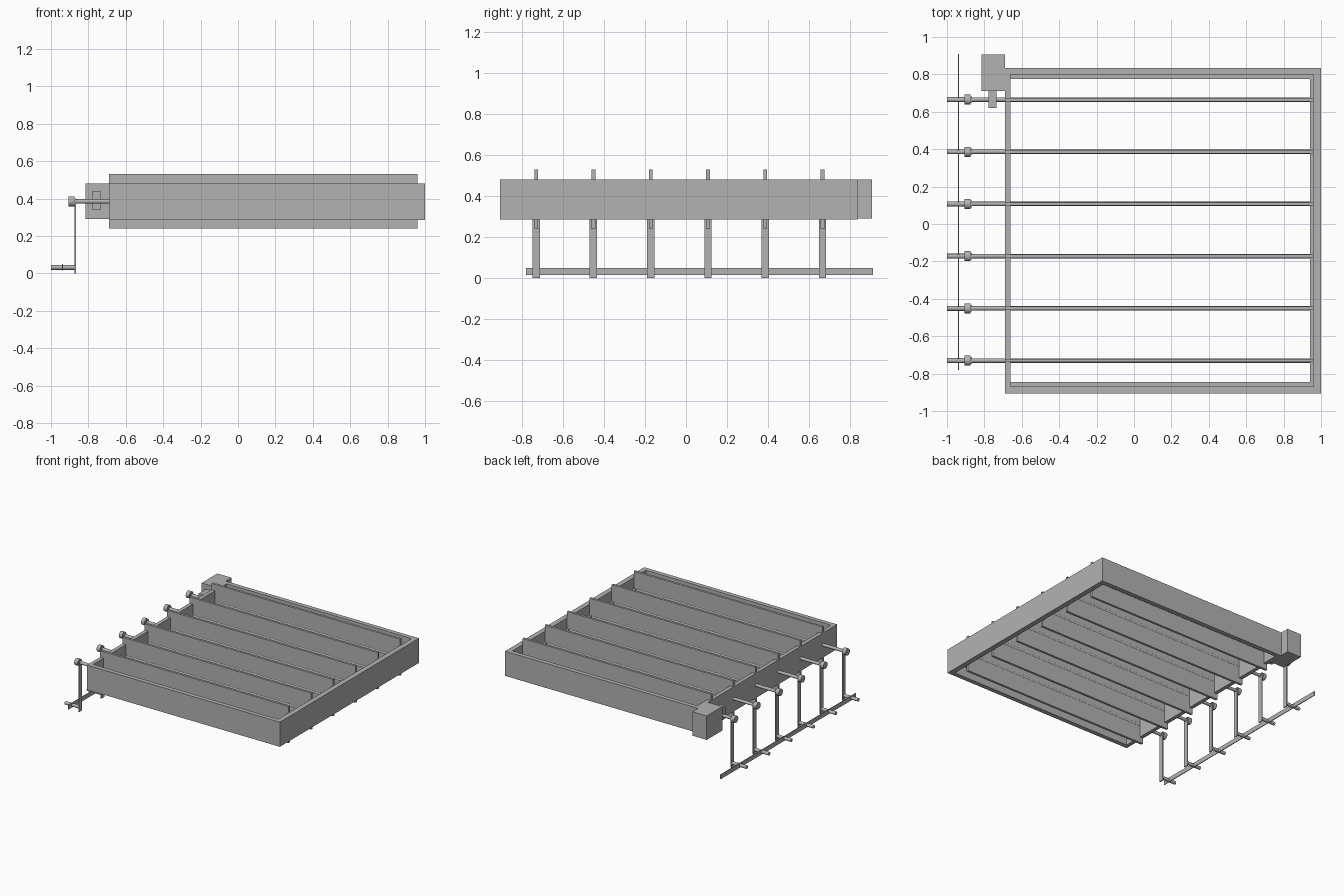
import bpy
import bmesh
from math import pi
from mathutils import Matrix

if "Cube" in bpy.data.objects:
    bpy.data.objects.remove(bpy.data.objects["Cube"])

grey = bpy.data.materials.new("light grey metal")
grey.use_nodes = True
grey.diffuse_color = (0.45, 0.45, 0.45, 1)
grey.node_tree.nodes["Principled BSDF"].inputs["Base Color"].default_value = (0.45, 0.45, 0.45, 1)


def finish(name, bm):
    mesh = bpy.data.meshes.new(name)
    bm.to_mesh(mesh)
    bm.free()
    mesh.materials.append(grey)
    obj = bpy.data.objects.new(name, mesh)
    bpy.context.collection.objects.link(obj)
    return obj


def box(name, x, y, z):
    """Box given by its (low, high) range on each axis."""
    bm = bmesh.new()
    bmesh.ops.create_cube(bm, size=1)
    for v in bm.verts:
        for i, (lo, hi) in enumerate((x, y, z)):
            v.co[i] = lo + (v.co[i] + 0.5) * (hi - lo)
    return finish(name, bm)


def rod(name, x, y, z, radius):
    """Round bar along x, smooth on its side."""
    bm = bmesh.new()
    place = Matrix.Translation((sum(x) / 2, y, z)) @ Matrix.Rotation(pi / 2, 4, "Y")
    bmesh.ops.create_cone(bm, cap_ends=True, segments=20, radius1=radius,
                          radius2=radius, depth=x[1] - x[0], matrix=place)
    for f in bm.faces:
        f.smooth = len(f.verts) == 4
    for e in bm.edges:
        e.smooth = all(len(f.verts) == 4 for f in e.link_faces)
    return finish(name, bm)


# Frame walls
WALL_Z = (0.285, 0.48)
LIP_Z = (0.37, 0.395)
box("frame_front", (-0.69, 1.0), (-0.905, -0.87), WALL_Z)
box("frame_back", (-0.69, 1.0), (0.80, 0.835), WALL_Z)
box("frame_crank_side", (-0.69, -0.66), (-0.87, 0.80), WALL_Z)
box("frame_far_side", (0.96, 1.0), (-0.87, 0.80), WALL_Z)

# Stop lips inside the frame
box("lip_front", (-0.66, 0.96), (-0.87, -0.845), LIP_Z)
box("lip_back", (-0.66, 0.96), (0.775, 0.80), LIP_Z)
box("lip_far_side", (0.94, 0.96), (-0.845, 0.775), LIP_Z)

# Blades, each with its shaft, hub, crank arm and pin
PIVOT = 0.385
for i in range(6):
    y = -0.73 + i * 0.279
    n = str(i + 1)
    box("blade_" + n, (-0.69, 0.96), (y - 0.009, y + 0.009), (0.24, 0.53))
    rod("shaft_" + n, (-0.9, 0.96), y, PIVOT, 0.012)
    rod("hub_" + n, (-0.905, -0.875), y, PIVOT, 0.027)
    box("crank_arm_" + n, (-0.875, -0.867), (y - 0.018, y + 0.018), (0.0, 0.40))
    rod("crank_pin_" + n, (-1.0, -0.867), y, 0.032, 0.013)

# Bar linking all the cranks
box("link_bar", (-0.942, -0.936), (-0.78, 0.91), (0.015, 0.05))

# Drive motor and its coupling
box("motor", (-0.815, -0.69), (0.71, 0.905), (0.29, 0.48))
box("motor_coupling", (-0.778, -0.735), (0.62, 0.71), (0.34, 0.44))
